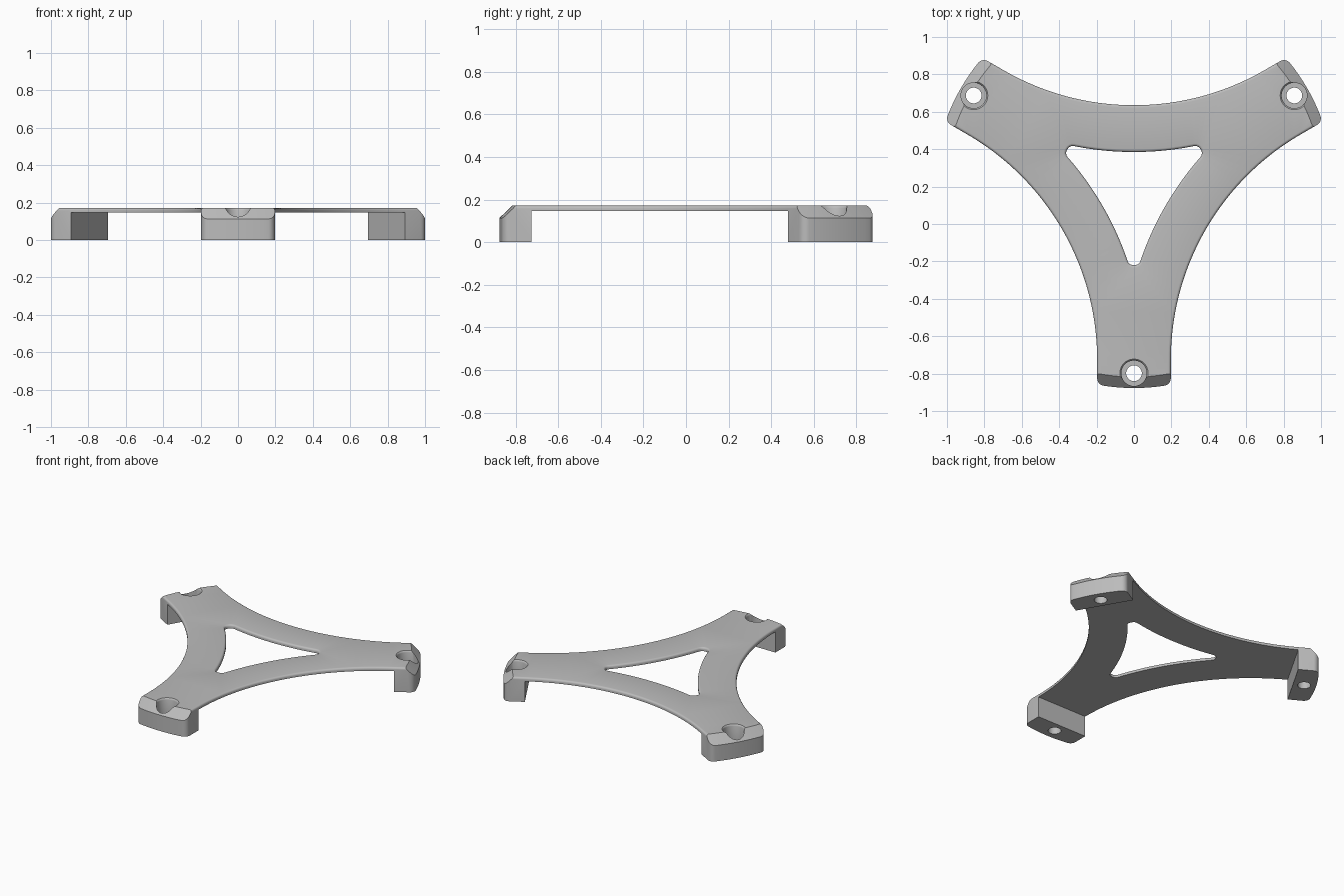
import bpy, bmesh
from math import sin, cos, asin, acos, sqrt, pi, radians
from mathutils import Vector, Matrix

cube = bpy.data.objects.get("Cube")
if cube:
    bpy.data.objects.remove(cube)

CENTRE_Y = 0.192              # hub of the three arms
HALF_WIDTH = 0.197
END_RADIUS, CORNER = 1.069, 0.04
TOP, UNDERSIDE = 0.172, 0.147
GAP = 0.443                   # hub to the middle of a concave side
SIDE_RADIUS = (GAP * sin(pi / 3) - HALF_WIDTH) / (1 - sin(pi / 3))
SIDE_CENTRE = Vector(((GAP + SIDE_RADIUS) / 2, SIDE_RADIUS + HALF_WIDTH))
RIM = 0.25                    # width of the frame between side and opening
BOLT = 0.99                   # hub to bolt hole


def arc(centre, radius, a, b, n):
    return [Vector(centre) + radius * Vector((cos(a + (b - a) * i / n), sin(a + (b - a) * i / n)))
            for i in range(n + 1)]


def arm_angles():
    return [-pi / 2 + i * 2 * pi / 3 for i in range(3)]


def three_arms(half):
    """Mirror half an arm about its axis and repeat it around the hub."""
    arm = [Vector((p.x, -p.y)) for p in reversed(half[1:])] + half[:-1]
    return [Matrix.Rotation(a, 2) @ p for a in arm_angles() for p in arm]


def offset(points, d):
    out = []
    for i, p in enumerate(points):
        t = (points[(i + 1) % len(points)] - points[i - 1]).normalized()
        out.append(p + d * Vector((-t.y, t.x)))
    return out


def make_object(name, bm):
    bmesh.ops.recalc_face_normals(bm, faces=bm.faces)
    mesh = bpy.data.meshes.new(name)
    bm.to_mesh(mesh)
    bm.free()
    obj = bpy.data.objects.new(name, mesh)
    bpy.context.collection.objects.link(obj)
    obj.location.y = CENTRE_Y
    return obj


def revolve(bm, profile, x, y, n):
    """Closed solid of revolution from (radius, z) pairs."""
    rings = [[bm.verts.new((x + r * cos(2 * pi * i / n), y + r * sin(2 * pi * i / n), z))
              for i in range(n)] for r, z in profile]
    for lo, hi in zip(rings, rings[1:]):
        for i in range(n):
            j = (i + 1) % n
            bm.faces.new((lo[i], lo[j], hi[j], hi[i]))
    bm.faces.new(rings[0])
    bm.faces.new(rings[-1])


# Outer and inner outlines
corner_r = END_RADIUS - CORNER
corner_t = HALF_WIDTH - CORNER
turn = asin(corner_t / corner_r)
outer_half = (arc((0, 0), END_RADIUS, 0, turn, 6)
              + arc((sqrt(corner_r ** 2 - corner_t ** 2), corner_t), CORNER, turn, pi / 2, 6)[1:]
              + arc(SIDE_CENTRE, SIDE_RADIUS, -pi / 2, -2 * pi / 3, 20))
inner_radius = SIDE_RADIUS + RIM
inner_start = -acos((0.39 - SIDE_CENTRE.x) / inner_radius)
inner_half = ([Vector(p) for p in ((0.412, 0), (0.411, 0.012), (0.407, 0.021), (0.4, 0.029))]
              + arc(SIDE_CENTRE, inner_radius, inner_start, -2 * pi / 3, 14))

# Solid with a rounded top edge
bm = bmesh.new()
fillet = ((0, 0), (0, TOP - 0.014), (0.001, TOP - 0.009), (0.004, TOP - 0.004),
          (0.009, TOP - 0.001), (0.014, TOP))
caps = [[], []]
for outline, side in ((three_arms(outer_half), 1), (three_arms(inner_half), -1)):
    rings = [[bm.verts.new((p.x, p.y, z)) for p in offset(outline, side * d)] for d, z in fillet]
    n = len(outline)
    for lo, hi in zip(rings, rings[1:]):
        for i in range(n):
            j = (i + 1) % n
            bm.faces.new((lo[i], lo[j], hi[j], hi[i]))
    for cap, ring in zip(caps, (rings[0], rings[-1])):
        cap += [bm.edges.get((ring[i], ring[i - 1])) for i in range(n)]
for cap in caps:
    bmesh.ops.triangle_fill(bm, edges=cap, use_beauty=True)
frame = make_object("three_arm_bracket", bm)

# Undercut that leaves a foot under each arm end
bm = bmesh.new()
foot_inner = 0.917
tri = [bm.verts.new((2 * foot_inner * cos(a + pi), 2 * foot_inner * sin(a + pi), -0.1))
       for a in arm_angles()]
base = bm.faces.new(tri)
top = bmesh.ops.extrude_face_region(bm, geom=[base])["geom"]
bmesh.ops.translate(bm, vec=(0, 0, UNDERSIDE + 0.1),
                    verts=[v for v in top if isinstance(v, bmesh.types.BMVert)])
undercut = make_object("undercut_cutter", bm)

# Cone that slopes the upper end of each arm
bm = bmesh.new()
slope = 1.182
revolve(bm, [(slope + 0.1, -0.1), (slope - 0.3, 0.3)], 0, 0, 192)
end_slope = make_object("end_slope_cutter", bm)

# Stepped bolt holes
bm = bmesh.new()
for a in arm_angles():
    revolve(bm, [(0.042, -0.1), (0.042, 0.06), (0.068, 0.06), (0.068, TOP - 0.012),
                 (0.071, TOP - 0.004), (0.077, TOP + 0.001), (0.077, 0.3)],
            BOLT * cos(a), BOLT * sin(a), 40)
bolt_holes = make_object("bolt_hole_cutter", bm)

bpy.context.view_layer.objects.active = frame
frame.select_set(True)
for cutter, operation in ((undercut, "DIFFERENCE"), (end_slope, "INTERSECT"),
                          (bolt_holes, "DIFFERENCE")):
    cutter.hide_render = True
    mod = frame.modifiers.new(cutter.name, "BOOLEAN")
    mod.object, mod.operation, mod.solver = cutter, operation, "EXACT"
    bpy.ops.object.modifier_apply(modifier=mod.name)
    bpy.data.objects.remove(cutter)

# Colour and shading
grey = bpy.data.materials.new("plain_grey")
grey.use_nodes = True
grey.diffuse_color = (0.5, 0.5, 0.5, 1)
grey.node_tree.nodes["Principled BSDF"].inputs["Base Color"].default_value = (0.5, 0.5, 0.5, 1)
frame.data.materials.clear()
frame.data.materials.append(grey)
bpy.ops.object.shade_smooth_by_angle(angle=radians(30))
